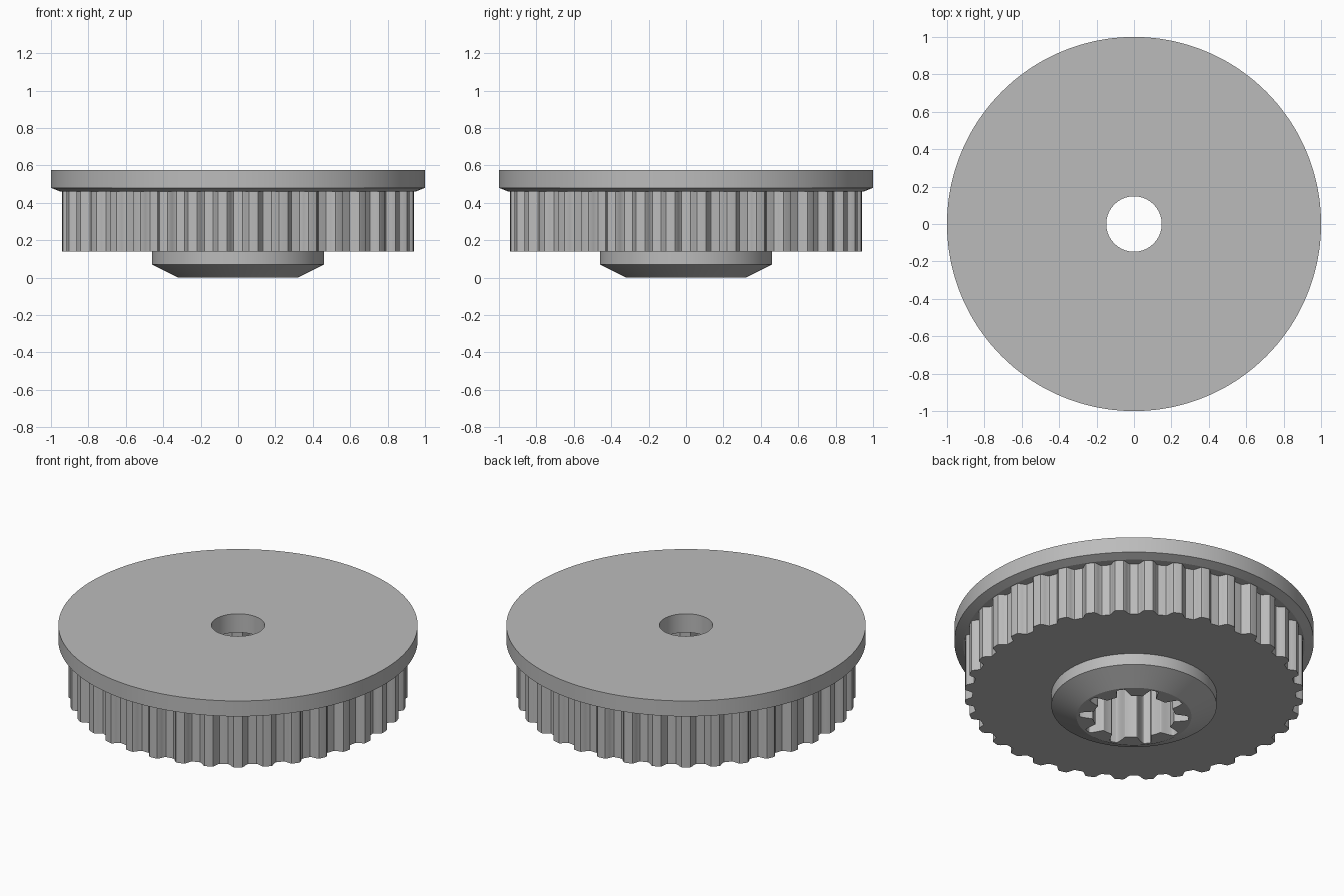
import bpy, bmesh, math

if "Cube" in bpy.data.objects:
    bpy.data.objects.remove(bpy.data.objects["Cube"], do_unlink=True)

SEGMENTS = 720
TOP, FLANGE_BASE, GEAR_BASE = 0.575, 0.46, 0.14

grey = bpy.data.materials.new("plain_grey")
grey.use_nodes = True
color = (0.5, 0.5, 0.5, 1)
grey.diffuse_color = color
grey.node_tree.nodes["Principled BSDF"].inputs["Base Color"].default_value = color


def wave(teeth, low, high, center, half_top, half_base):
    """Radius by angle: rounded teeth between a low and a high radius."""
    pitch = 360 / teeth

    def radius(angle):
        off = abs((angle - center + pitch / 2) % pitch - pitch / 2)
        t = min(max((half_base - off) / (half_base - half_top), 0), 1)
        return low + (high - low) * t * t * (3 - 2 * t)
    return radius


def turn(name, profile):
    """Sweep (radius, height) points about z; a radius may vary with angle."""
    bm = bmesh.new()
    rings = []
    for radius, z in profile:
        ring = []
        for i in range(SEGMENTS):
            deg = 360 * i / SEGMENTS
            r = radius(deg) if callable(radius) else radius
            a = math.radians(deg)
            ring.append(bm.verts.new((r * math.cos(a), r * math.sin(a), z)))
        rings.append(ring)
    for a, b in zip(rings, rings[1:]):
        for i in range(SEGMENTS):
            j = (i + 1) % SEGMENTS
            bm.faces.new((a[i], b[i], b[j], a[j]))
    mesh = bpy.data.meshes.new(name)
    bm.to_mesh(mesh)
    bm.free()
    mesh.materials.append(grey)
    obj = bpy.data.objects.new(name, mesh)
    bpy.context.collection.objects.link(obj)
    bpy.ops.object.select_all(action="DESELECT")
    obj.select_set(True)
    bpy.context.view_layer.objects.active = obj
    bpy.ops.object.shade_smooth_by_angle(angle=math.radians(20))


rim = wave(36, 0.9, 0.943, 5, 1.3, 3.6)
socket = wave(10, 0.23, 0.305, 0, 3, 11)

# Flange disc with bore and chamfered lower edge
turn("flange", [(socket, FLANGE_BASE), (0.148, FLANGE_BASE), (0.148, TOP), (1, TOP),
                (1, 0.48), (0.95, FLANGE_BASE), (rim, FLANGE_BASE)])
# Toothed belt rim and its underside
turn("toothed_rim", [(rim, FLANGE_BASE), (rim, GEAR_BASE), (0.46, GEAR_BASE)])
# Tapered hub with a splined socket
turn("hub", [(0.46, GEAR_BASE), (0.46, 0.07), (0.32, 0), (socket, 0), (socket, FLANGE_BASE)])
